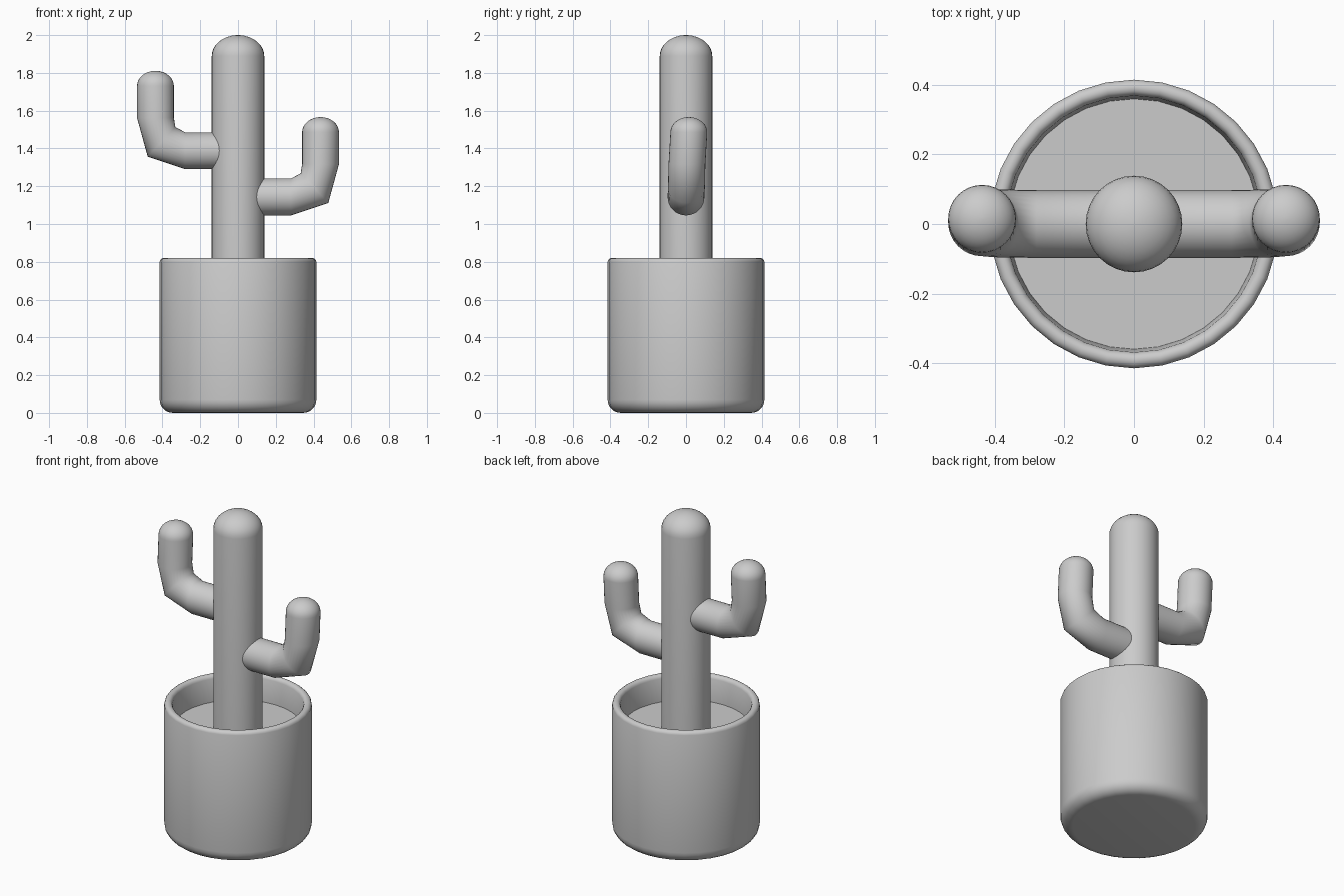
import bpy, bmesh, math
from mathutils import Vector

if "Cube" in bpy.data.objects:
    bpy.data.objects.remove(bpy.data.objects["Cube"])

SEG = 32


def skin(name, rings, angle=40):
    """Bridge rings given as (centre, u axis, v axis) and close both ends."""
    bm = bmesh.new()
    loops = []
    for c, u, v in rings:
        loops.append([bm.verts.new(c + u * math.cos(2 * math.pi * i / SEG)
                                   + v * math.sin(2 * math.pi * i / SEG))
                      for i in range(SEG)])
    for a, b in zip(loops, loops[1:]):
        for i in range(SEG):
            j = (i + 1) % SEG
            bm.faces.new((a[i], a[j], b[j], b[i]))
    bm.faces.new(loops[0][::-1])
    bm.faces.new(loops[-1])
    bmesh.ops.recalc_face_normals(bm, faces=bm.faces)
    mesh = bpy.data.meshes.new(name)
    bm.to_mesh(mesh)
    bm.free()
    obj = bpy.data.objects.new(name, mesh)
    bpy.context.collection.objects.link(obj)
    bpy.ops.object.select_all(action='DESELECT')
    obj.select_set(True)
    bpy.context.view_layer.objects.active = obj
    bpy.ops.object.shade_smooth_by_angle(angle=math.radians(angle))
    return obj


def lathe(name, profile):
    return skin(name, [(Vector((0, 0, z)), Vector((r, 0, 0)), Vector((0, r, 0)))
                       for r, z in profile])


def dome(r, z, h, steps=8):
    """Rounded end of radius r starting at z, h tall."""
    return [(r * math.cos(t), z + h * math.sin(t))
            for t in (math.pi / 2 * k / (steps + 0.3) for k in range(steps + 1))]


# Pot: rounded foot, straight wall, soft rim, hollow inside
foot = [(0.345 + 0.07 * math.sin(t), 0.07 - 0.07 * math.cos(t))
        for t in (math.pi / 2 * k / 6 for k in range(7))]
rim = [(0.415, 0.80), (0.411, 0.811), (0.402, 0.818), (0.392, 0.82),
       (0.382, 0.818), (0.374, 0.811), (0.369, 0.80)]
lathe("pot", foot + rim + [(0.36, 0.66), (0.36, 0.60)])

# Soil disc inside the pot
lathe("soil", [(0.362, 0.60), (0.362, 0.66)])

# Trunk with domed top
lathe("trunk", [(0.139, 0.62)] + dome(0.139, 1.89, 0.11))


def arm(name, side, lift):
    """Sideways stub, mitred elbow, then upright with a domed tip."""
    r = 0.0975
    rings = []

    def ring(x, y, z, radius, tilt, stretch=1.0):
        u = Vector((-side * math.sin(tilt), 0, math.cos(tilt))) * radius * stretch
        rings.append((Vector((side * x, y, z + lift)), u, Vector((0, radius, 0))))

    ring(0.04, 0, 1.143, r, 0)
    ring(0.28, 0, 1.143, r, 0)
    ring(0.36, 0.001, 1.163, r, math.radians(28), 1.0)
    rings.pop()
    ring(0.405, 0.002, 1.19, r, math.radians(43), 1.1)
    ring(0.437, 0.005, 1.317, r, math.radians(90))
    for rad, z in dome(r, 1.486, 0.08):
        ring(0.437, 0.015, z, rad, math.radians(90))
    return skin(name, rings, 60)


arm("right_arm", 1, 0.0)
arm("left_arm", -1, 0.245)
